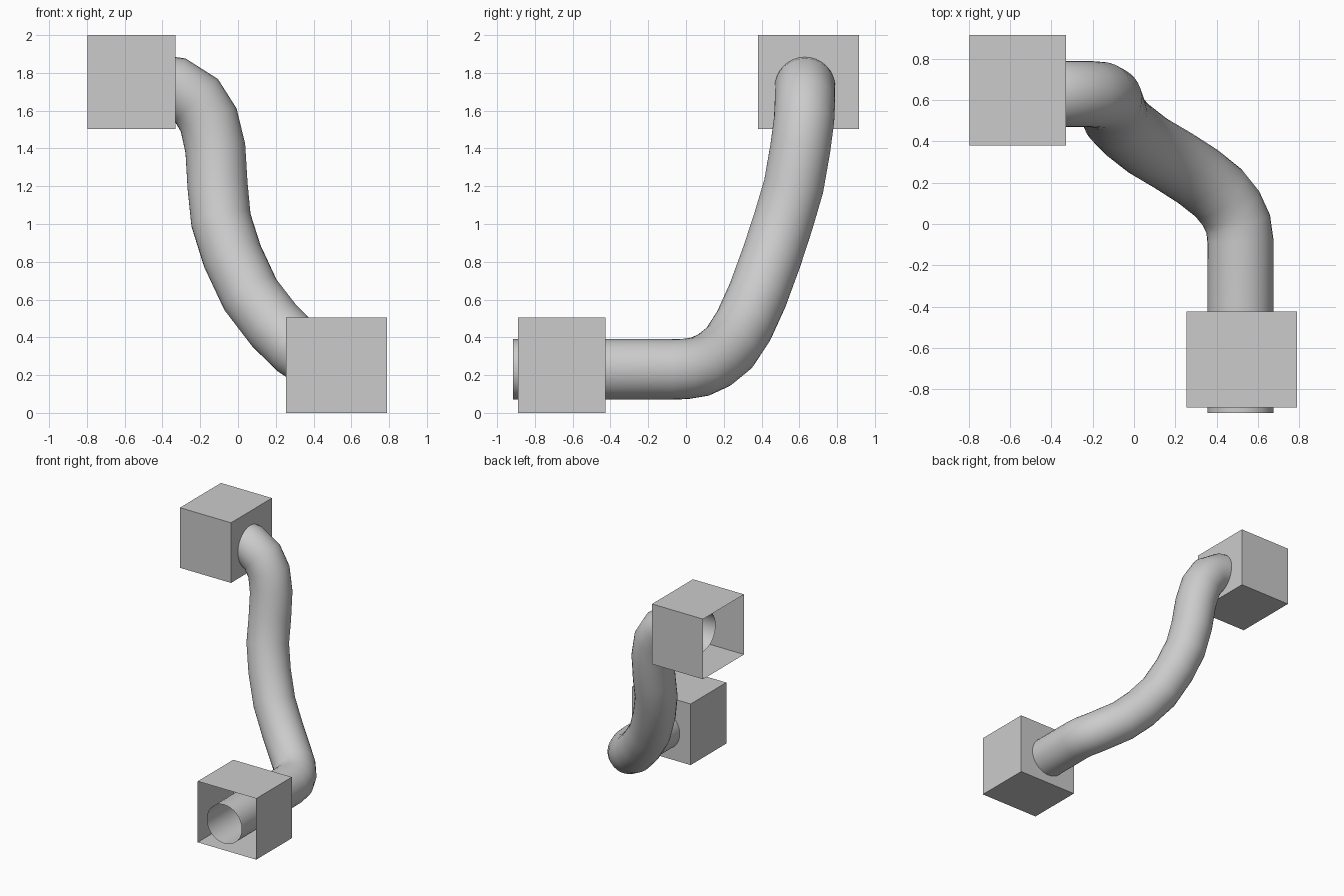
import bpy
import bmesh
from mathutils import Vector

cube = bpy.data.objects.get("Cube")
if cube:
    bpy.data.objects.remove(cube, do_unlink=True)

# Single light grey material
grey = bpy.data.materials.new("light grey")
grey.use_nodes = True
colour = (0.6, 0.6, 0.6, 1)
grey.diffuse_color = colour
grey.node_tree.nodes["Principled BSDF"].inputs["Base Color"].default_value = colour


def add_object(name, mesh):
    mesh.materials.clear()
    mesh.materials.append(grey)
    obj = bpy.data.objects.new(name, mesh)
    bpy.context.collection.objects.link(obj)
    return obj


def open_box(name, low, high, open_side):
    """Thin-walled box with the face towards open_side removed."""
    low, high = Vector(low), Vector(high)
    bm = bmesh.new()
    bmesh.ops.create_cube(bm, size=1)
    bm.normal_update()
    side = Vector(open_side)
    missing = [f for f in bm.faces if f.normal.dot(side) > 0.9]
    bmesh.ops.delete(bm, geom=missing, context="FACES")
    bmesh.ops.scale(bm, vec=high - low, verts=bm.verts)
    bmesh.ops.translate(bm, vec=(low + high) / 2, verts=bm.verts)
    mesh = bpy.data.meshes.new(name)
    bm.to_mesh(mesh)
    bm.free()
    return add_object(name, mesh)


def open_tube(name, path, radius):
    """Hollow round tube swept along a path, with open ends."""
    curve = bpy.data.curves.new(name + "_path", "CURVE")
    curve.dimensions = "3D"
    curve.bevel_depth = radius
    curve.bevel_resolution = 14
    curve.use_fill_caps = False
    spline = curve.splines.new("POLY")
    spline.points.add(len(path) - 1)
    for point, co in zip(spline.points, path):
        point.co = (*co, 1)
    helper = bpy.data.objects.new(name + "_path", curve)
    bpy.context.collection.objects.link(helper)
    bpy.context.view_layer.update()
    graph = bpy.context.evaluated_depsgraph_get()
    mesh = bpy.data.meshes.new_from_object(helper.evaluated_get(graph))
    bpy.data.objects.remove(helper, do_unlink=True)
    mesh.name = name
    mesh.shade_smooth()
    return add_object(name, mesh)


# End boxes: the lower opens forwards, the upper opens sideways
open_box("lower_box", (0.255, -0.89, 0), (0.79, -0.425, 0.505), (0, -1, 0))
open_box("upper_box", (-0.797, 0.38, 1.503), (-0.33, 0.915, 2), (-1, 0, 0))

# Bent pipe joining the two boxes
pipe_path = [
    (0.515, -0.915, 0.23), (0.515, -0.43, 0.23), (0.515, -0.08, 0.23),
    (0.505, 0.0, 0.233), (0.47, 0.075, 0.245), (0.41, 0.15, 0.28),
    (0.31, 0.23, 0.345), (0.193, 0.305, 0.46), (0.066, 0.38, 0.625),
    (-0.03, 0.455, 0.83), (-0.09, 0.517, 1.02), (-0.108, 0.57, 1.2),
    (-0.12, 0.605, 1.4), (-0.155, 0.625, 1.55), (-0.22, 0.63, 1.655),
    (-0.33, 0.63, 1.725), (-0.38, 0.63, 1.73), (-0.6, 0.63, 1.73),
]
open_tube("bent_pipe", pipe_path, 0.16)
